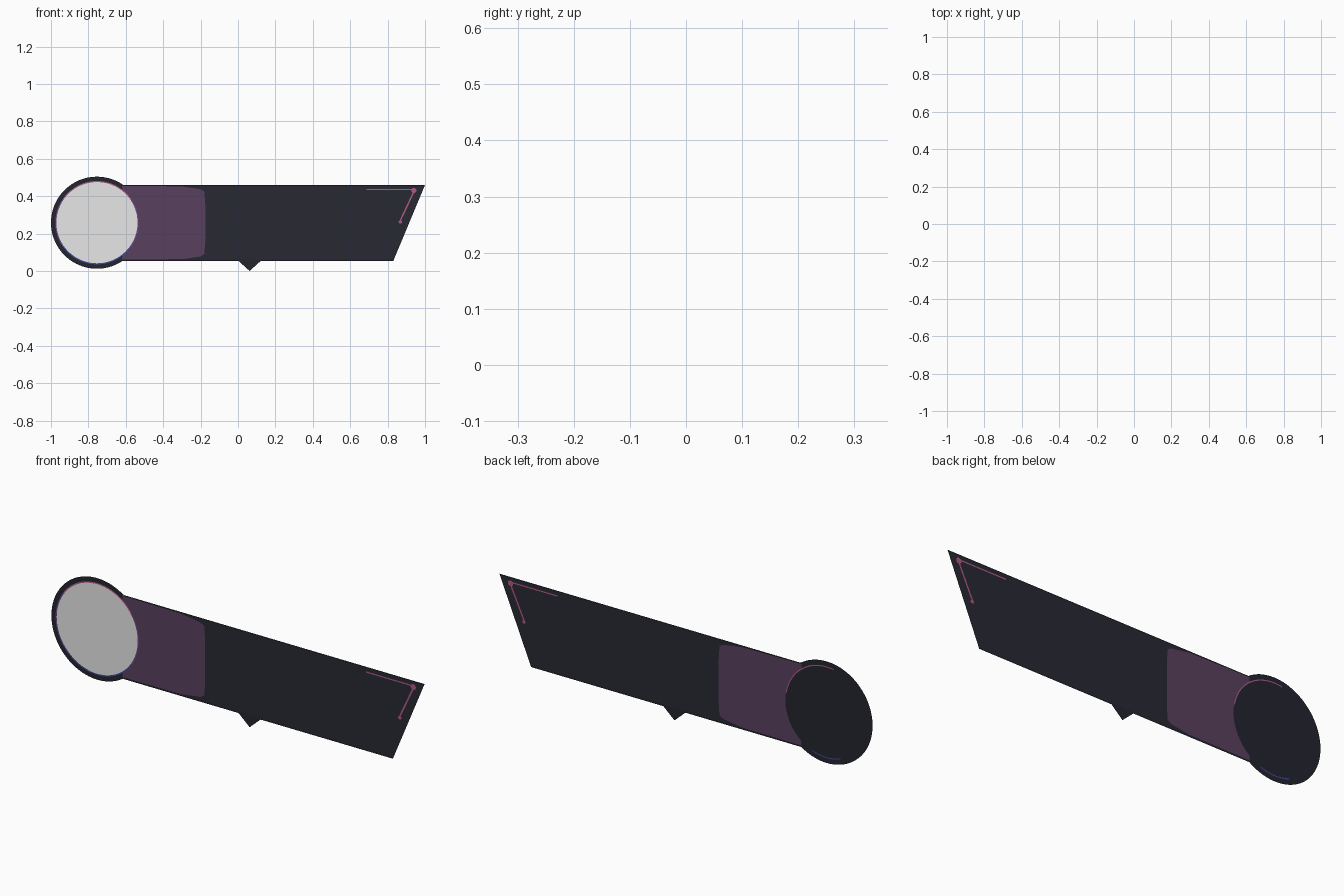
import bpy
from math import cos, sin, radians, hypot, asin, degrees

if "Cube" in bpy.data.objects:
    bpy.data.objects.remove(bpy.data.objects["Cube"])

CX, CZ, R, RW = -0.754, 0.258, 0.246, 0.217
GAP = 0.0008  # tiny layer spacing of the flat panel


def material(name, rgb):
    m = bpy.data.materials.new(name)
    lin = [(c / 255 / 12.92) if c < 11 else ((c / 255 + 0.055) / 1.055) ** 2.4 for c in rgb]
    m.diffuse_color = (*lin, 1)
    m.use_nodes = True
    m.node_tree.nodes["Principled BSDF"].inputs["Base Color"].default_value = m.diffuse_color
    return m


BODY = material("dark slate", (40, 40, 52))
EDGE = material("darker slate", (35, 37, 47))
PLUM = material("plum", (89, 64, 94))
PINK = material("pink", (176, 88, 134))
VIOLET = material("violet", (110, 72, 140))
BLUE = material("blue", (66, 72, 160))
WHITE = material("white", (240, 240, 240))


def arc(r, a0, a1, n=32):
    return [(CX + r * cos(radians(a0 + (a1 - a0) * i / n)),
             CZ + r * sin(radians(a0 + (a1 - a0) * i / n))) for i in range(n + 1)]


def flat(name, polys, mat, y=0.0):
    """Flat part in the xz plane; faces look outwards from y = 0."""
    verts, faces = [], []
    for p in polys:
        area = sum(a[0] * b[1] - b[0] * a[1] for a, b in zip(p, p[1:] + p[:1]))
        p = list(p)
        if (area < 0) != (y > 0):
            p.reverse()
        faces.append(range(len(verts), len(verts) + len(p)))
        verts += [(x, y, z) for x, z in p]
    me = bpy.data.meshes.new(name)
    me.from_pydata(verts, [], [list(f) for f in faces])
    me.materials.append(mat)
    ob = bpy.data.objects.new(name, me)
    bpy.context.collection.objects.link(ob)
    return ob


def band(r0, r1, a0, a1, n=32):
    i, o = arc(r0, a0, a1, n), arc(r1, a0, a1, n)
    return [[i[k], o[k], o[k + 1], i[k + 1]] for k in range(n)]


def stroke(a, b, w):
    dx, dz = b[0] - a[0], b[1] - a[1]
    s = w / 2 / hypot(dx, dz)
    nx, nz = -dz * s, dx * s
    return [(a[0] + nx, a[1] + nz), (a[0] - nx, a[1] - nz),
            (b[0] - nx, b[1] - nz), (b[0] + nx, b[1] + nz)]


def dot(x, z, r, n=16):
    return [(x + r * cos(radians(360 * i / n)), z + r * sin(radians(360 * i / n))) for i in range(n)]


def angle(z, r):
    return degrees(asin((z - CZ) / r))


def slant(z):  # right end of the banner at height z
    return 0.83 + 0.17 * (z - 0.053) / 0.407


def banner_strip(z0, z1):
    return [(slant(z0), z0), (slant(z1), z1)] + arc(R, angle(z1, R), angle(z0, R))


# banner with dark borders along top and bottom, and a pointer below
flat("banner", [banner_strip(0.061, 0.452)], BODY)
flat("banner_border", [banner_strip(0.452, 0.46), banner_strip(0.053, 0.061)], EDGE)
flat("pointer", [[(0.003, 0.053), (0.062, 0.0), (0.121, 0.053)]], EDGE)

# round frame and its white face
flat("round_frame", [arc(R, 0, 360, 96)[:-1]], EDGE)
flat("round_face", [arc(RW, 0, 360, 96)[:-1]], WHITE, -GAP)

# plum panel, corner accent, shown on both sides
tag = [(-0.30, 0.063), (-0.20, 0.077), (-0.18, 0.09), (-0.175, 0.16),
       (-0.175, 0.35), (-0.18, 0.425), (-0.20, 0.437), (-0.30, 0.452)]
for side, y in (("front", -GAP), ("back", GAP)):
    flat("plum_panel_" + side,
         [tag + [(-0.62, 0.455)] + arc(0.221, 52, -52) + [(-0.62, 0.061)]], PLUM, y)
    flat("corner_lines_" + side,
         [stroke((0.687, 0.435), (0.94, 0.435), 0.006),
          stroke((0.943, 0.43), (0.868, 0.27), 0.008)], PINK, y)
    flat("corner_dots_" + side,
         [dot(0.94, 0.43, 0.014), dot(0.868, 0.262, 0.009)], PINK, y * 1.2)

# thin coloured rim round the face
for name, a0, a1, m in (("top", 35, 145, PINK), ("left", 145, 215, VIOLET),
                        ("bottom", 215, 325, BLUE), ("right", -35, 35, VIOLET)):
    flat("rim_" + name, band(RW, 0.223, a0, a1), m, -GAP * 1.2)
flat("rim_back_top", band(RW, 0.222, 10, 100), PINK, GAP * 1.2)
flat("rim_back_bottom", band(RW, 0.222, 250, 290), BLUE, GAP * 1.2)
